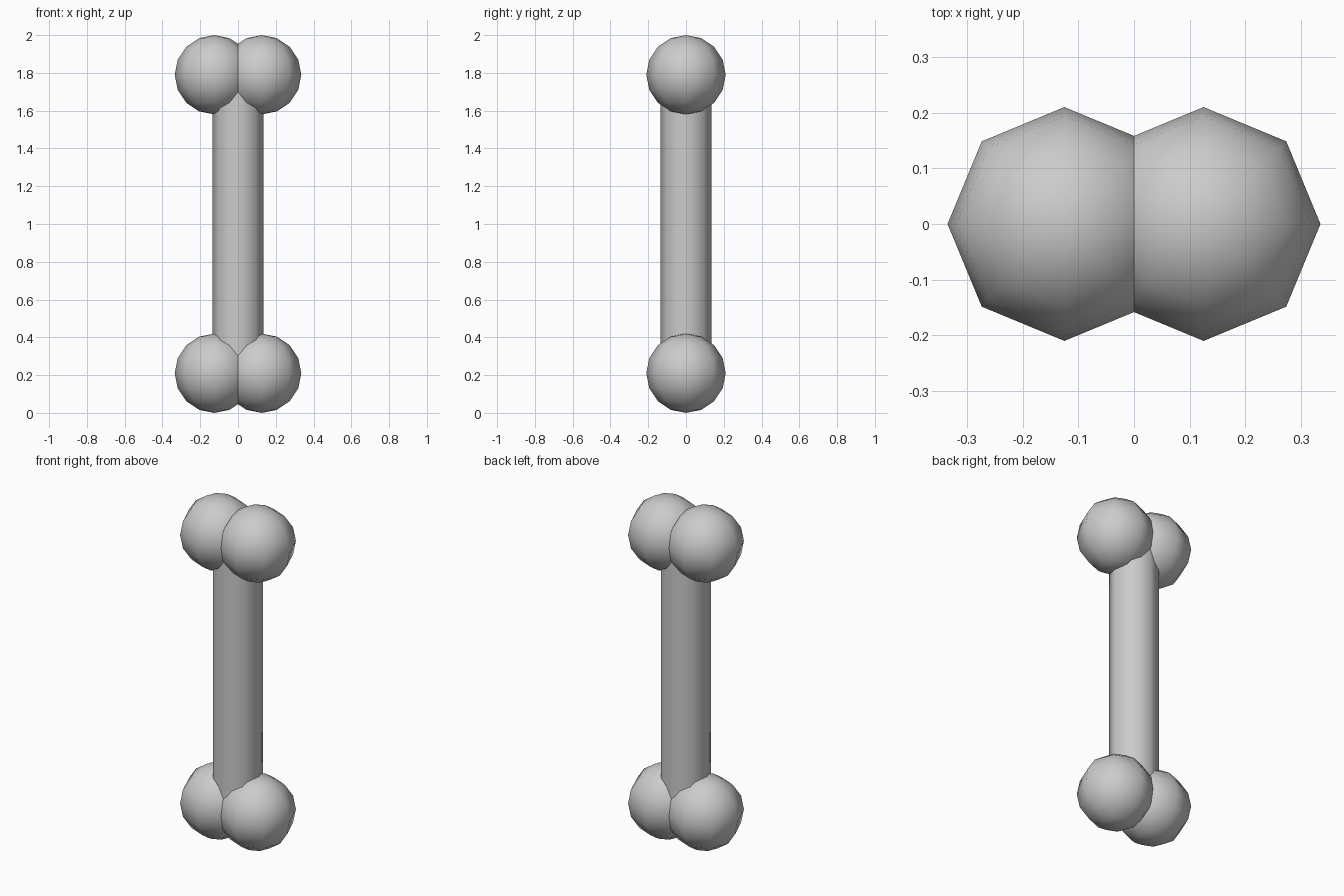
import bpy
import math

if "Cube" in bpy.data.objects:
    bpy.data.objects.remove(bpy.data.objects["Cube"])

R = 0.21          # knob radius
OFFSET = 0.125    # knob distance from the centre line
HEIGHT = 2.0


def finish(name):
    obj = bpy.context.object
    obj.name = name
    bpy.ops.object.shade_smooth_by_angle(angle=math.radians(60))
    return obj


# Shaft: eight-sided, running between the knob centres
bpy.ops.mesh.primitive_cylinder_add(vertices=8, radius=0.135,
                                    depth=HEIGHT - 2 * R,
                                    location=(0, 0, HEIGHT / 2))
finish("shaft")

# Knobs: a pair at each end
for end, z in (("lower", R), ("upper", HEIGHT - R)):
    for side, x in (("left", -OFFSET), ("right", OFFSET)):
        bpy.ops.mesh.primitive_uv_sphere_add(segments=8, ring_count=8,
                                             radius=R, location=(x, 0, z))
        finish(f"{end}_{side}_knob")
